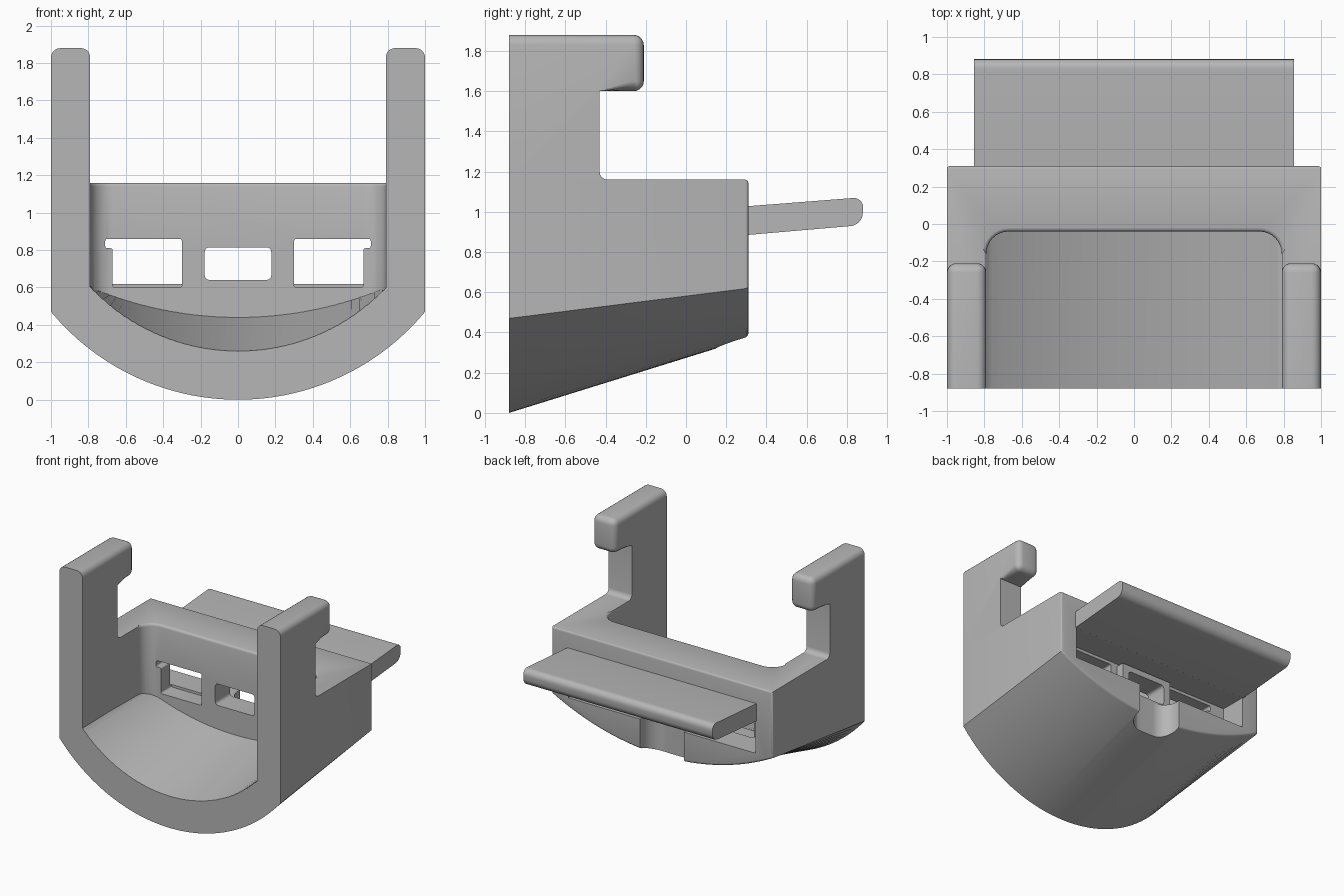
import bpy, bmesh
from math import sqrt, sin, cos, pi
from mathutils import Vector

old = bpy.data.objects.get("Cube")
if old:
    bpy.data.objects.remove(old, do_unlink=True)

FRONT, BACK, DECK = -0.88, 0.31, 1.16
WALL = 0.79     # inner half width of the channel

grey = bpy.data.materials.new("matte grey")
grey.use_nodes = True
grey.diffuse_color = (0.47, 0.47, 0.47, 1)
grey.node_tree.nodes["Principled BSDF"].inputs["Base Color"].default_value = grey.diffuse_color


def finish(name, bm, rule=None, width=0.0, segments=4):
    """Bevel the edges picked by rule and turn the bmesh into an object."""
    bmesh.ops.recalc_face_normals(bm, faces=bm.faces)
    if rule:
        edges = [e for e in bm.edges if rule(e.verts[0].co, e.verts[1].co)]
        bmesh.ops.bevel(bm, geom=edges, offset=width, segments=segments,
                        profile=0.5, affect='EDGES', clamp_overlap=True)
    mesh = bpy.data.meshes.new(name)
    bm.to_mesh(mesh)
    bm.free()
    mesh.materials.append(grey)
    obj = bpy.data.objects.new(name, mesh)
    bpy.context.collection.objects.link(obj)
    return obj


def prism(name, points, axis, a, b, **bevel):
    """Extrude a 2D outline along an axis from a to b."""
    bm = bmesh.new()
    rings = []
    for d in (a, b):
        place = {'x': lambda p: (d, p[0], p[1]),
                 'y': lambda p: (p[0], d, p[1]),
                 'z': lambda p: (p[0], p[1], d)}[axis]
        rings.append([bm.verts.new(place(p)) for p in points])
    bridge(bm, *rings)
    return finish(name, bm, **bevel)


def bridge(bm, first, second):
    n = len(first)
    for i in range(n):
        j = (i + 1) % n
        bm.faces.new((first[i], first[j], second[j], second[i]))
    bm.faces.new(first)
    bm.faces.new(second)


def rect(u0, u1, v0, v1):
    return [(u0, v0), (u1, v0), (u1, v1), (u0, v1)]


def arc_z(x, chord, edge, sag):
    r = (chord ** 2 + sag ** 2) / (2 * sag)
    return edge - sag + r - sqrt(r * r - x * x)


def arc_loft(name, half, top, y0, arc0, y1, arc1, ya, yb, **bevel):
    """Solid over a curved underside blended between two arcs."""
    bm = bmesh.new()
    rings = []
    for y in (ya, yb):
        t = (y - y0) / (y1 - y0)
        ring = []
        for i in range(41):
            x = half * (i / 20 - 1)
            z = arc_z(x, *arc0) * (1 - t) + arc_z(x, *arc1) * t
            ring.append(bm.verts.new((x, y, z)))
        ring += [bm.verts.new((half, y, top)), bm.verts.new((-half, y, top))]
        rings.append(ring)
    bridge(bm, *rings)
    return finish(name, bm, **bevel)


def combine(target, cutter, operation='DIFFERENCE'):
    mod = target.modifiers.new("cut", 'BOOLEAN')
    mod.operation, mod.solver, mod.object = operation, 'EXACT', cutter
    bpy.context.view_layer.objects.active = target
    bpy.ops.object.modifier_apply(modifier=mod.name)
    bpy.data.objects.remove(cutter, do_unlink=True)


def along(axis):
    """Rule: edge runs along the given axis."""
    i = 'xyz'.index(axis)
    return lambda p, q: abs(abs((p - q).normalized()[i]) - 1) < 1e-4


# Body block with a tapering curved underside
body = arc_loft("body", 1.0, DECK, FRONT, (1.0, 0.47, 0.47), BACK, (1.0, 0.62, 0.25),
                FRONT, BACK, width=0.015, segments=3,
                rule=lambda p, q: min(p.y, q.y) > BACK - 0.01)

# Open channel with rounded rear corners and curved floor
channel = prism("channel_cutter", rect(-WALL, WALL, -1.0, -0.04), 'z', 0.1, 2.0,
                rule=lambda p, q: along('z')(p, q) and p.y > -0.1, width=0.12, segments=8)
floor = arc_loft("floor_cutter", WALL + 0.02, 2.5, FRONT, (WALL, 0.6, 0.34),
                 -0.04, (WALL, 0.6, 0.16), -1.1, 0.05)
combine(channel, floor, 'INTERSECT')
combine(body, channel)

# Rear pocket, leaving a raised collar around the middle window
pocket = prism("pocket_cutter", rect(-0.845, 0.845, 0.62, 0.885), 'y', 0.08, 0.5)
collar = prism("collar_cutter", rect(-0.24, 0.24, 0.5, 0.865), 'y', 0.0, 0.15)
combine(pocket, collar)
combine(body, pocket)

# Windows through the rear wall
round_y = dict(rule=along('y'), segments=3)
combine(body, prism("middle_window_cutter", rect(-0.178, 0.178, 0.64, 0.815),
                    'y', -0.3, 0.25, width=0.025, **round_y))
for s in (-1, 1):
    outline = [(0.30, 0.60), (0.67, 0.60), (0.67, 0.81),
               (0.71, 0.81), (0.71, 0.86), (0.30, 0.86)]
    combine(body, prism("side_window_cutter", [(s * x, z) for x, z in outline],
                        'y', -0.3, 0.1, width=0.012, **round_y))

# Rounded notch under the rear edge
combine(body, prism("notch_cutter", rect(-0.2, 0.2, 0.15, 0.6), 'z', 0.1, 0.7,
                    rule=along('z'), width=0.13, segments=8))

# Soften the rim of the rear wall
bm = bmesh.new()
bm.from_mesh(body.data)
rim = [e for e in bm.edges
       if all(v.co.z > DECK - 0.005 and -0.17 < v.co.y < -0.03 for v in e.verts)]
bmesh.ops.bevel(bm, geom=rim, offset=0.02, segments=3, profile=0.5, affect='EDGES')
bm.to_mesh(body.data)
bm.free()

# Hooked arms, with a small fillet where they meet the deck
foot = [(-0.39 - 0.04 * sin(a * pi / 8), DECK + 0.04 - 0.04 * cos(a * pi / 8)) for a in range(5)]
hook = [(FRONT, DECK)] + foot + [(-0.43, 1.6), (-0.21, 1.6), (-0.21, 1.88), (FRONT, 1.88)]
arms = []
for name, s in (("left_arm", 1), ("right_arm", -1)):
    arms.append(prism(name, hook, 'x', s * WALL, s, width=0.05, segments=5,
                      rule=lambda p, q: min(p.z, q.z) > 1.55 and max(p.y, q.y) > FRONT + 0.01))

# Slightly tilted tongue plate at the rear
plate = prism("tongue_plate", [(0.295, 0.884), (0.875, 0.934), (0.885, 1.073), (0.295, 1.027)],
              'x', -0.855, 0.855, width=0.055, segments=6,
              rule=lambda p, q: along('x')(p, q) and p.y > 0.8)

for obj in [body, plate] + arms:
    bpy.ops.object.select_all(action='DESELECT')
    obj.select_set(True)
    bpy.context.view_layer.objects.active = obj
    bpy.ops.object.shade_smooth_by_angle(angle=0.6)
